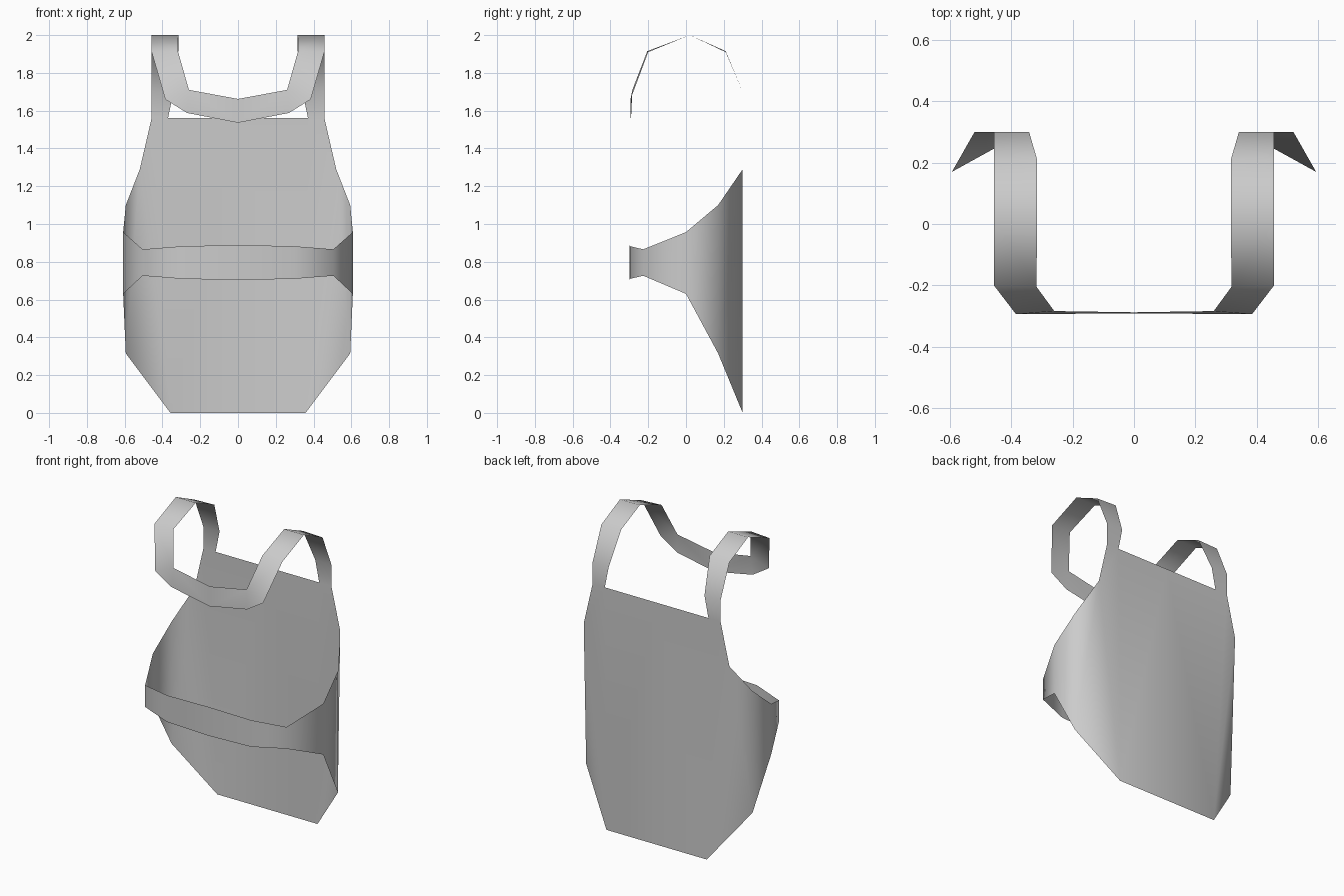
import bpy, bmesh, math

if "Cube" in bpy.data.objects:
    bpy.data.objects.remove(bpy.data.objects["Cube"])


def half_mesh(name, faces):
    """Thin cloth piece: right half from face point loops, mirrored across x = 0."""
    bm = bmesh.new()
    for pts in faces:
        bm.faces.new([bm.verts.new(p) for p in pts])
    bmesh.ops.remove_doubles(bm, verts=bm.verts, dist=0.0005)
    bmesh.ops.recalc_face_normals(bm, faces=bm.faces)
    bm.faces.ensure_lookup_table()
    if bm.faces[0].normal.y < 0:      # first face always looks toward +y
        bmesh.ops.reverse_faces(bm, faces=bm.faces)
    me = bpy.data.meshes.new(name)
    bm.to_mesh(me)
    bm.free()
    ob = bpy.data.objects.new(name, me)
    bpy.context.collection.objects.link(ob)
    bpy.ops.object.select_all(action='DESELECT')
    ob.select_set(True)
    bpy.context.view_layer.objects.active = ob
    mod = ob.modifiers.new("mirror", 'MIRROR')
    mod.use_clip = True
    mod.merge_threshold = 0.001
    bpy.ops.object.modifier_apply(modifier=mod.name)
    bpy.ops.object.shade_smooth_by_angle(angle=math.radians(80))
    return ob


def ribbon(a, b):
    """Quads between two edge lines."""
    return [(a[i], b[i], b[i + 1], a[i + 1]) for i in range(len(a) - 1)]


# Flat bib panel plus the wrap that narrows into the waist band
bib = [(0, .3, 0), (.358, .3, 0), (.52, .3, 1.29),
       (.457, .3, 1.562), (.37, .3, 1.562), (0, .3, 1.562)]
upper = [(.52, .3, 1.29), (.594, .17, 1.10), (.608, 0, .957),
         (.505, -.226, .866), (.30, -.295, .882), (0, -.3, .889)]
lower = [(.358, .3, 0), (.594, .17, .315), (.608, 0, .63),
         (.505, -.226, .726), (.30, -.295, .71), (0, -.3, .703)]
half_mesh("apron_body", [bib] + ribbon(upper, lower))

# Shoulder strap running over the shoulder and across the chest
outer = [(.457, .3, 1.562), (.457, .3, 1.70), (.457, .21, 1.91), (.457, .02, 2.0),
         (.457, -.2, 1.91), (.385, -.294, 1.66)]
inner = [(.37, .3, 1.562), (.342, .3, 1.70), (.316, .21, 1.915), (.316, .02, 2.0),
         (.318, -.205, 1.915), (.26, -.284, 1.71)]
low_corner, corner = (.27, -.293, 1.588), inner[-1]
chest = [(outer[-1], low_corner, corner),
         (corner, low_corner, (0, -.292, 1.536), (0, -.288, 1.662))]
half_mesh("shoulder_strap", ribbon(outer, inner) + chest)
